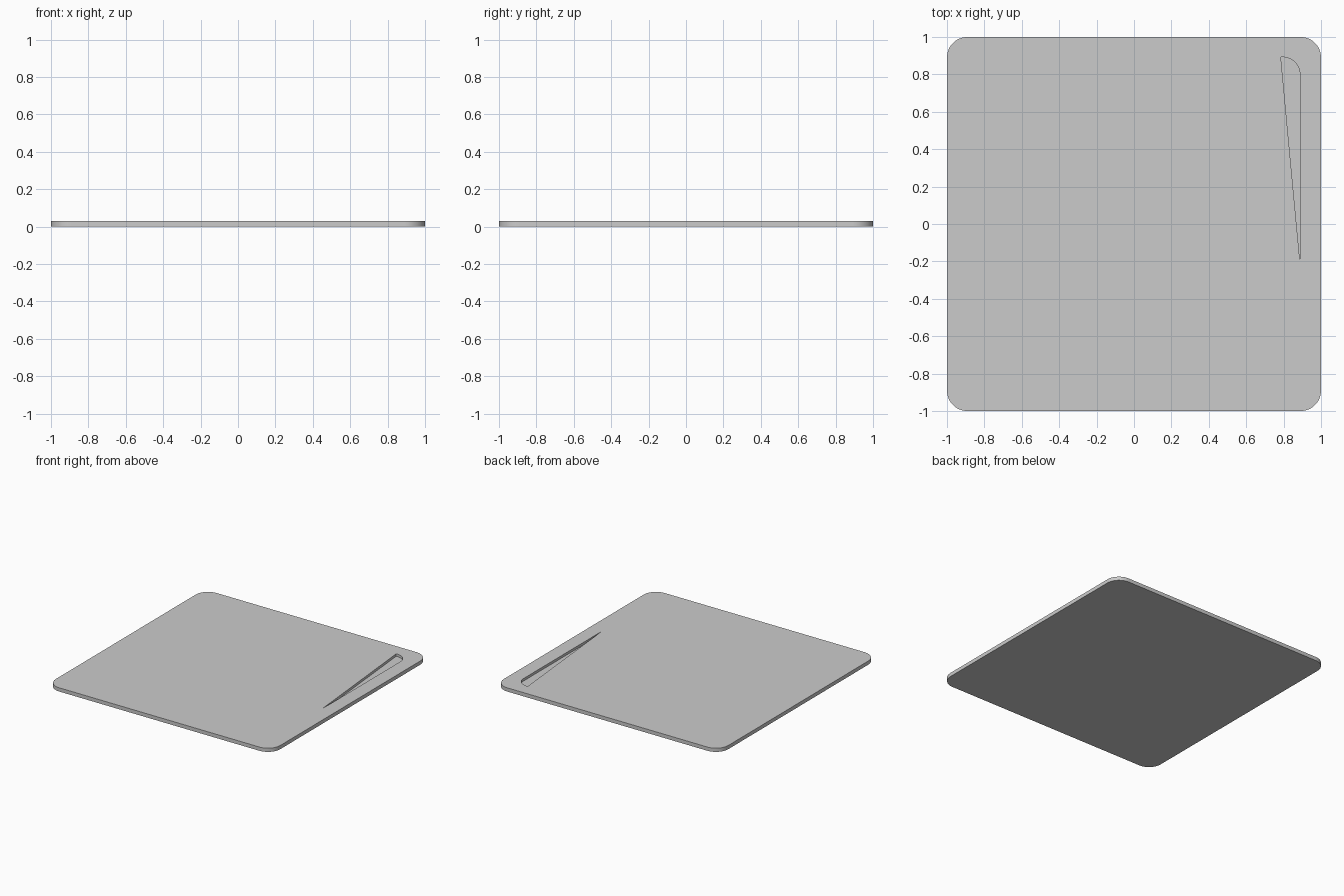
import bpy, bmesh
from math import sin, cos, pi

if "Cube" in bpy.data.objects:
    bpy.data.objects.remove(bpy.data.objects["Cube"])


def arc(cx, cy, r, a0, a1, n):
    return [(cx + r * cos(a0 + (a1 - a0) * i / n),
             cy + r * sin(a0 + (a1 - a0) * i / n)) for i in range(n + 1)]


def prism(name, outline, z0, z1):
    bm = bmesh.new()
    face = bm.faces.new([bm.verts.new((x, y, z0)) for x, y in outline])
    top = bmesh.ops.extrude_face_region(bm, geom=[face])["geom"]
    bmesh.ops.translate(bm, vec=(0, 0, z1 - z0),
                        verts=[v for v in top if isinstance(v, bmesh.types.BMVert)])
    bmesh.ops.recalc_face_normals(bm, faces=bm.faces)
    mesh = bpy.data.meshes.new(name)
    bm.to_mesh(mesh)
    bm.free()
    ob = bpy.data.objects.new(name, mesh)
    bpy.context.collection.objects.link(ob)
    return ob


# Square plate with rounded corners
R, T = 0.11, 0.03
outline = []
for i, (sx, sy) in enumerate([(1, 1), (-1, 1), (-1, -1), (1, -1)]):
    outline += arc(sx * (1 - R), sy * (1 - R), R, i * pi / 2, (i + 1) * pi / 2, 16)
plate = prism("plate", outline, 0, T)

# Tapered finger recess near the right edge
recess = [(0.887, -0.197)] + arc(0.795, 0.80, 0.092, 0, pi / 2, 16) + [(0.785, 0.892)]
cutter = prism("recess_cutter", recess, 0.01, T + 0.05)
cutter.hide_render = True
cutter.hide_set(True)

cut = plate.modifiers.new("recess", "BOOLEAN")
cut.operation = "DIFFERENCE"
cut.solver = "EXACT"
cut.object = cutter

# Smooth round corners, crisp rims
bpy.context.view_layer.objects.active = plate
plate.select_set(True)
bpy.ops.object.modifier_apply(modifier="recess")
bpy.ops.object.shade_smooth_by_angle(angle=pi / 6)
